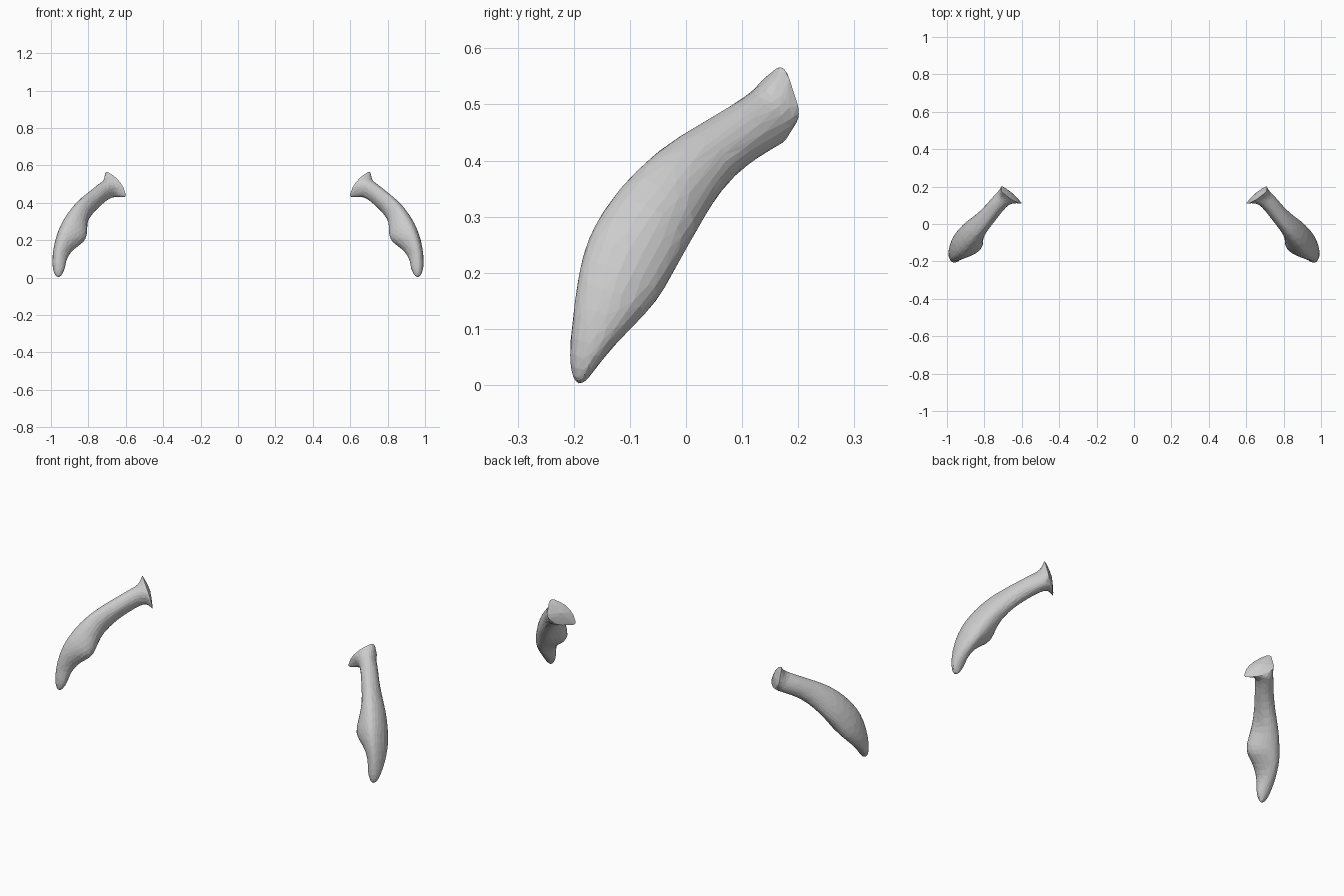
import bpy, bmesh, random
from math import sin, cos, pi
from mathutils import Vector

if "Cube" in bpy.data.objects:
    bpy.data.objects.remove(bpy.data.objects["Cube"])

random.seed(4)
SIDES = 12

# Centre x, y, z, half width across, outer half thickness, inner half thickness
RINGS = [
    (.960, -.188, .014, .016, .020, .018),
    (.958, -.180, .050, .030, .036, .036),
    (.960, -.155, .110, .050, .036, .043),
    (.940, -.120, .180, .080, .046, .072),
    (.908, -.095, .245, .088, .054, .130),
    (.868, -.048, .315, .083, .054, .066),
    (.822, .000, .373, .070, .048, .050),
    (.768, .058, .422, .055, .045, .045),
    (.722, .115, .457, .053, .044, .045),
    (.690, .148, .478, .056, .042, .050),
]
# Flared rim of the upper end
RIM = [(.655, .168, .432), (.712, .208, .478), (.712, .175, .578),
       (.655, .130, .540), (.614, .110, .492), (.592, .105, .428)]


def ring_points(i):
    c = Vector(RINGS[i][:3])
    w, outer, inner = RINGS[i][3:]
    a = Vector(RINGS[max(i - 1, 0)][:3])
    b = Vector(RINGS[min(i + 1, len(RINGS) - 1)][:3])
    t = (b - a).normalized()
    across = t.cross(Vector((1, 0, 0))).normalized()
    out = across.cross(t)
    pts = []
    for k in range(SIDES):
        ang = 2 * pi * k / SIDES
        s, q = sin(ang), cos(ang)
        n = outer
        if s < 0:  # inner swelling leans to the front
            n = outer + (inner - outer) * max(0, cos(ang - 1.42 * pi)) ** 1.5
        p = c + across * w * q + out * n * s
        jitter = Vector([random.uniform(-.003, .003) for _ in range(3)])
        pts.append(p + jitter)
    return pts


def build_bone(name, side):
    loops = [ring_points(i) for i in range(len(RINGS))]
    rim = []
    for i, p in enumerate(RIM):
        p, q = Vector(p), Vector(RIM[(i + 1) % len(RIM)])
        rim += [p, (p + q) / 2]
    loops.append(rim)

    bm = bmesh.new()
    rows = [[bm.verts.new((p.x * side, p.y, p.z)) for p in loop] for loop in loops]
    for r0, r1 in zip(rows, rows[1:]):
        for k in range(SIDES):
            j = (k + 1) % SIDES
            bm.faces.new((r0[k], r0[j], r1[j], r1[k]))
    tip = bm.verts.new((.960 * side, -.192, -.001))
    end = bm.verts.new((.652 * side, .170, .505))
    for k in range(SIDES):
        j = (k + 1) % SIDES
        bm.faces.new((tip, rows[0][j], rows[0][k]))
        bm.faces.new((end, rows[-1][k], rows[-1][j]))
    # Keep the rim of the upper end crisp
    crease = bm.edges.layers.float.new("crease_edge")
    for k in range(SIDES):
        edge = bm.edges.get((rows[-1][k], rows[-1][(k + 1) % SIDES]))
        edge[crease] = .7
    bmesh.ops.recalc_face_normals(bm, faces=bm.faces)
    mesh = bpy.data.meshes.new(name)
    bm.to_mesh(mesh)
    bm.free()
    obj = bpy.data.objects.new(name, mesh)
    bpy.context.collection.objects.link(obj)

    # Round the form, then facet it
    sub = obj.modifiers.new("round", "SUBSURF")
    sub.levels = sub.render_levels = 2
    dec = obj.modifiers.new("facets", "DECIMATE")
    dec.ratio = .22
    return obj


# The pair of curved bones
build_bone("right_curved_bone", 1)
random.seed(4)
build_bone("left_curved_bone", -1)
